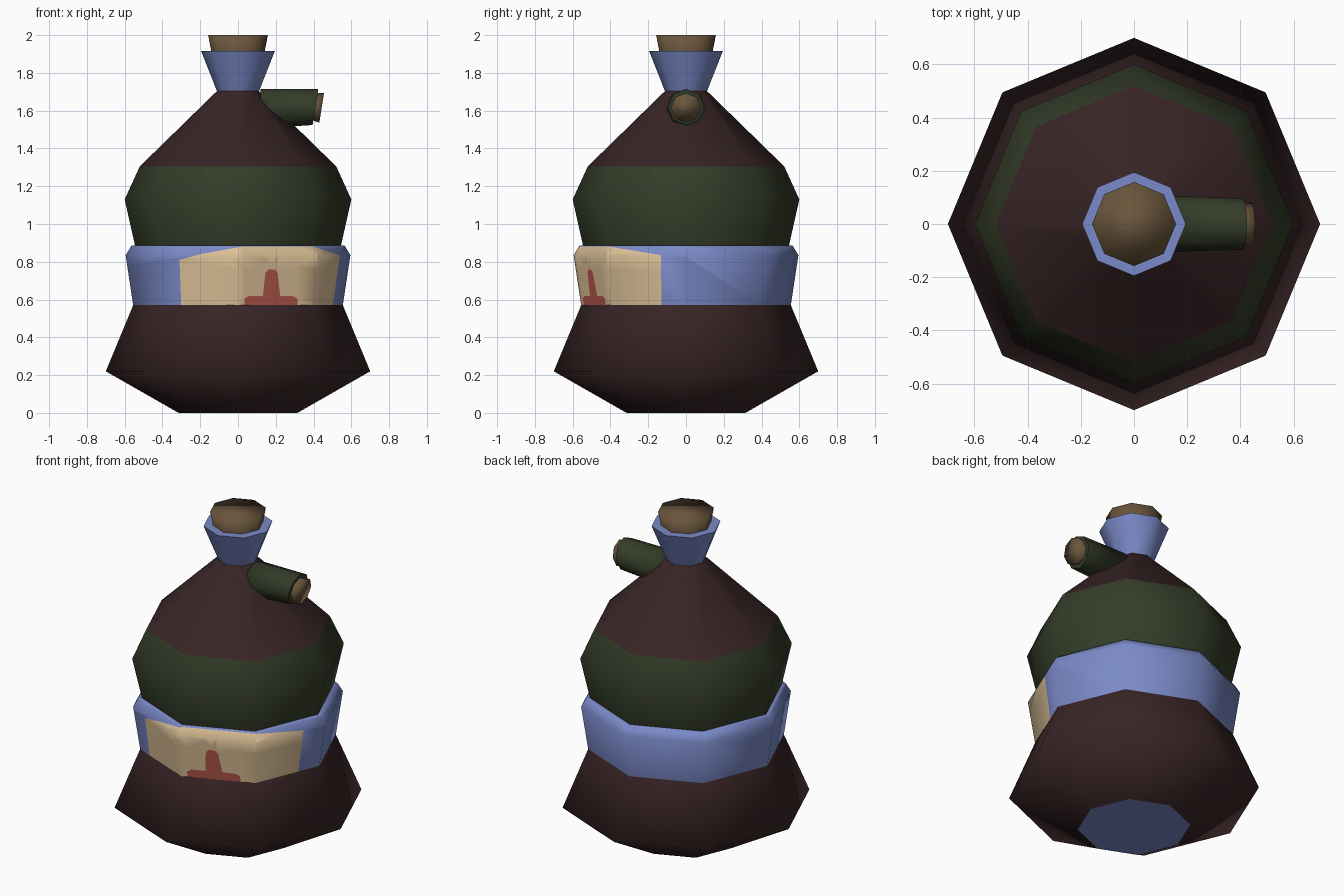
import bpy
import bmesh
from math import pi, sin, cos, radians
from mathutils import Vector

SIDES = 8

cube = bpy.data.objects.get("Cube")
if cube:
    bpy.data.objects.remove(cube, do_unlink=True)


def make_material(name, rgb):
    """Flat material from an sRGB 0-255 colour."""
    lin = [((c / 255 + 0.055) / 1.055) ** 2.4 for c in rgb]
    mat = bpy.data.materials.new(name)
    mat.use_nodes = True
    mat.diffuse_color = (*lin, 1)
    bsdf = next(n for n in mat.node_tree.nodes if n.type == 'BSDF_PRINCIPLED')
    bsdf.inputs["Base Color"].default_value = (*lin, 1)
    return mat


leather = make_material("dark_leather", (56, 36, 37))
glass = make_material("blue_glass", (122, 138, 200))
cloth = make_material("dark_green", (52, 60, 40))
paper = make_material("tan_paper", (222, 194, 152))
ink = make_material("red_ink", (182, 88, 76))
cork = make_material("cork_brown", (106, 86, 60))


def ring(radius, centre, u, v):
    angles = [2 * pi * i / SIDES for i in range(SIDES)]
    return [centre + radius * (cos(a) * u + sin(a) * v) for a in angles]


def upright(profile):
    """Rings round the z axis from (radius, height) pairs."""
    return [ring(r, Vector((0, 0, z)), Vector((1, 0, 0)), Vector((0, 1, 0)))
            for r, z in profile]


def sideways(profile):
    """Rings facing +x from (radius, x, z, downward tilt) rows."""
    return [ring(r, Vector((x, 0, z)), Vector((0, 1, 0)),
                 Vector((sin(radians(t)), 0, cos(radians(t)))))
            for r, x, z, t in profile]


def paint(bm, outline, index, base):
    """Cut a convex x-z outline into the front faces and recolour the inside."""
    planes = []
    for (x0, z0), (x1, z1) in zip(outline, outline[1:] + outline[:1]):
        planes.append((Vector((x0, 0, z0)), Vector((z1 - z0, 0, x0 - x1)).normalized()))
    for co, no in planes:
        faces = [f for f in bm.faces
                 if f.calc_center_median().y < -0.01 and f.material_index in base]
        edges = {e for f in faces for e in f.edges}
        verts = {v for f in faces for v in f.verts}
        bmesh.ops.bisect_plane(bm, geom=faces + list(edges) + list(verts),
                               dist=1e-5, plane_co=co, plane_no=no)
    for f in bm.faces:
        c = f.calc_center_median()
        if c.y < -0.01 and all((c - co).dot(no) < 0 for co, no in planes):
            f.material_index = index


def loft(name, rings, mats, start=False, end=False, painted=()):
    bm = bmesh.new()
    rows = [[bm.verts.new(p) for p in r] for r in rings]
    for a, b in zip(rows, rows[1:]):
        for i in range(SIDES):
            j = (i + 1) % SIDES
            bm.faces.new((a[i], a[j], b[j], b[i]))
    if start:
        bm.faces.new(rows[0][::-1])
    if end:
        bm.faces.new(rows[-1])
    for outline, index, base in painted:
        paint(bm, outline, index, base)
    for f in bm.faces:
        f.smooth = True
    mesh = bpy.data.meshes.new(name)
    bm.to_mesh(mesh)
    bm.free()
    for m in mats:
        mesh.materials.append(m)
    obj = bpy.data.objects.new(name, mesh)
    bpy.context.collection.objects.link(obj)
    return obj


# Bottom: glass base showing under the flared leather skirt
loft("glass_base", upright([(0.315, 0)]), [glass], start=True)
loft("leather_skirt", upright([(0.315, 0), (0.70, 0.22), (0.555, 0.57)]), [leather])

# Glass band with the paper label and its red mark
label = [(-0.30, 0.56), (0.50, 0.56), (0.54, 0.835), (0.40, 0.88),
         (0.02, 0.88), (-0.20, 0.84), (-0.31, 0.81)]
mark_bar = [(0.035, 0.56), (0.315, 0.56), (0.315, 0.605), (0.29, 0.62),
            (0.06, 0.62), (0.035, 0.605)]
mark_stem = [(0.13, 0.60), (0.225, 0.60), (0.21, 0.74), (0.195, 0.76),
             (0.16, 0.76), (0.145, 0.74)]
loft("glass_band", upright([(0.555, 0.57), (0.595, 0.835), (0.565, 0.885), (0.54, 0.885)]),
     [glass, paper, ink],
     painted=[(label, 1, {0}), (mark_bar, 2, {1}), (mark_stem, 2, {1})])

# Green belt and leather shoulder
loft("green_belt", upright([(0.545, 0.885), (0.60, 1.13), (0.52, 1.305)]), [cloth])
loft("leather_shoulder", upright([(0.52, 1.305), (0.11, 1.705)]), [leather])

# Neck, rim and main stopper
loft("glass_neck", upright([(0.11, 1.70), (0.195, 1.915)]), [glass])
loft("neck_rim", upright([(0.195, 1.915), (0.13, 1.915)]), [glass])
loft("main_stopper", upright([(0.135, 1.88), (0.158, 2.0)]), [cork], end=True)

# Side spout with its own stopper
loft("side_spout", sideways([(0.105, 0.12, 1.61, 0), (0.097, 0.41, 1.62, 9)]),
     [cloth], start=True)
loft("spout_end", sideways([(0.097, 0.41, 1.62, 9)]), [cloth], end=True)
loft("spout_stopper", sideways([(0.07, 0.39, 1.623, 9), (0.08, 0.443, 1.615, 9)]),
     [cork], end=True)
